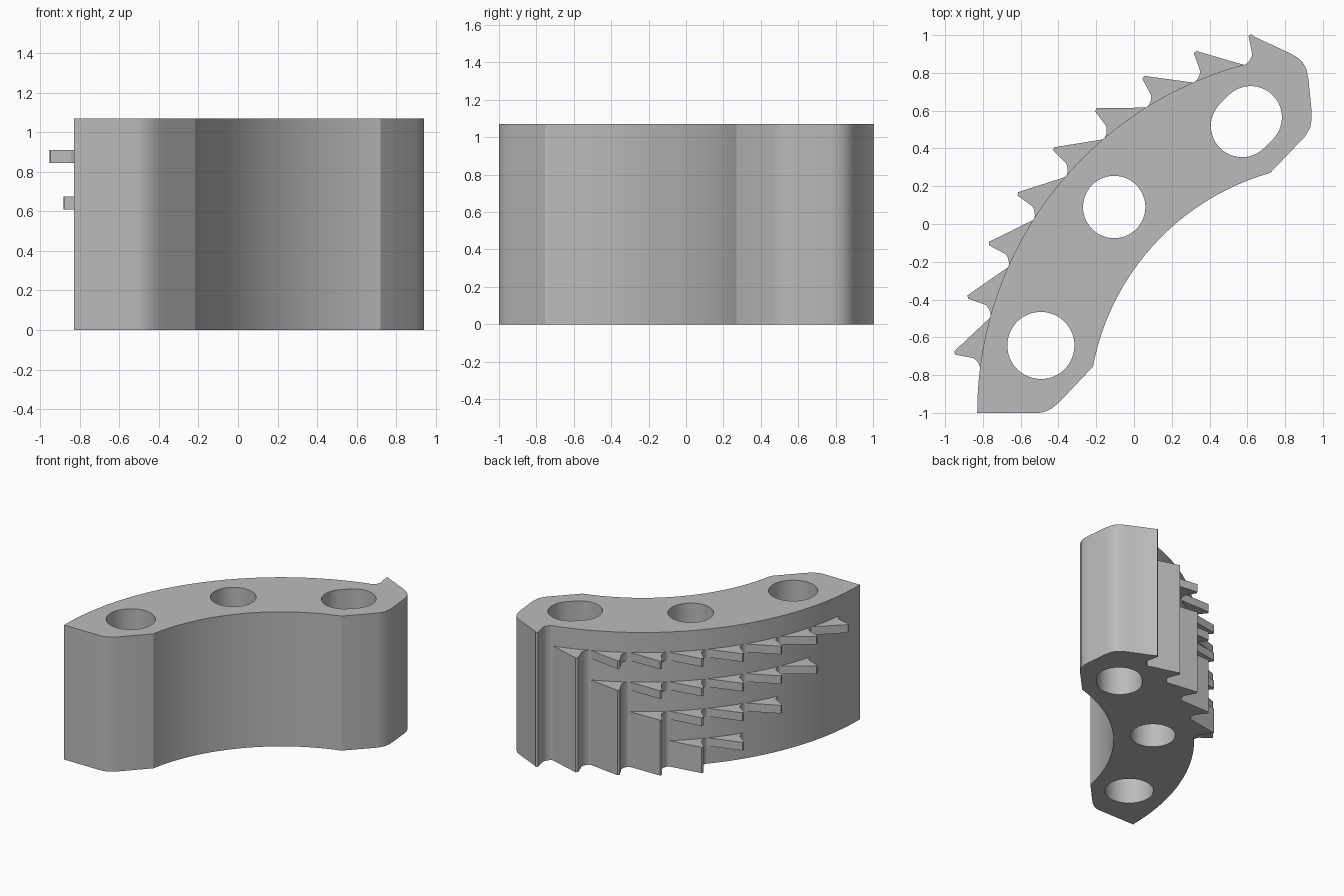
import bpy
from math import sin, cos, radians, pi, tau

if "Cube" in bpy.data.objects:
    bpy.data.objects.remove(bpy.data.objects["Cube"], do_unlink=True)

grey = bpy.data.materials.new("plain grey")
grey.use_nodes = True
grey.diffuse_color = (0.5, 0.5, 0.5, 1)
grey.node_tree.nodes["Principled BSDF"].inputs["Base Color"].default_value = (0.5, 0.5, 0.5, 1)

CX, CY = 1.08, -1.0            # shared centre of the inner and outer arcs
R_OUT, R_IN, HEIGHT = 1.91, 1.32, 1.07
FIRST, STEP = 105.2, 8.5       # angle of the first gullet, tooth pitch


def polar(r, deg):
    return (CX + r * cos(radians(deg)), CY + r * sin(radians(deg)))


def arc(r, a, b, n=40):
    return [polar(r, a + (b - a) * i / n) for i in range(n + 1)]


def slot(x, y, r, d=0.0, n=64):
    """Round hole, stretched by d along the diagonal."""
    pts = []
    for i in range(n):
        t = tau * (i + 0.5) / n + pi / 4
        s = d if cos(t - pi / 4) > 0 else -d
        pts.append((x + s + r * cos(t), y + s + r * sin(t)))
    return pts


def prism(name, loops, z0, z1):
    """Extrude closed outlines (later ones are holes) from z0 to z1."""
    cu = bpy.data.curves.new(name, "CURVE")
    cu.dimensions = "2D"
    cu.fill_mode = "BOTH"
    cu.extrude = (z1 - z0) / 2
    for pts in loops:
        sp = cu.splines.new("POLY")
        sp.points.add(len(pts) - 1)
        for p, (x, y) in zip(sp.points, pts):
            p.co = (x, y, 0, 1)
        sp.use_cyclic_u = True
    ob = bpy.data.objects.new(name, cu)
    bpy.context.collection.objects.link(ob)
    bpy.ops.object.select_all(action="DESELECT")
    ob.select_set(True)
    bpy.context.view_layer.objects.active = ob
    bpy.ops.object.convert(target="MESH")
    ob = bpy.context.object
    ob.name = name
    ob.location.z = (z0 + z1) / 2
    # weld caps to sides, then smooth only the curved walls
    bpy.ops.object.mode_set(mode="EDIT")
    bpy.ops.mesh.select_all(action="SELECT")
    bpy.ops.mesh.remove_doubles(threshold=0.0005)
    bpy.ops.mesh.normals_make_consistent(inside=False)
    bpy.ops.object.mode_set(mode="OBJECT")
    ob.data.materials.clear()
    ob.data.materials.append(grey)
    bpy.ops.object.shade_smooth_by_angle(angle=radians(28))
    return ob


# Hooked side of a tooth, from gullet to tip: radius, angle from its gullet
HOOK = [(1.908, 0), (1.909, -0.35), (1.914, -0.7), (1.921, -1.0), (1.931, -1.35),
        (1.942, -1.6), (1.955, -1.75), (2.05, -1.85), (2.058, -2.3)]


def hook(k):
    return [polar(r, FIRST + STEP * k + a) for r, a in HOOK]


# Curved block with three through holes and a full-height end tooth
outline = arc(R_OUT, 180, FIRST + 0.5) + hook(0)
outline += [(0.63, 0.995), (0.835, 0.9), (0.87, 0.878), (0.897, 0.85), (0.914, 0.815),
            (0.923, 0.77), (0.94, 0.6), (0.941, 0.56), (0.933, 0.51), (0.905, 0.463)]
outline += arc(R_IN, 105.8, 169.3)
outline += [(-0.375, -0.922), (-0.405, -0.952), (-0.437, -0.977), (-0.47, -0.993), (-0.5, -1)]
holes = [slot(0.595, 0.542, 0.165, 0.023), slot(-0.105, 0.09, 0.165), slot(-0.493, -0.643, 0.1775)]
prism("curved_block", [outline] + holes, 0, HEIGHT)

# Stepped teeth: each row starts with a tall tooth reaching the floor
for row in range(4):
    top = 0.91 - 0.235 * row
    for k in range(row + 1, 9 - row):
        base = 0 if k == row + 1 else top - 0.065
        a = FIRST + STEP * k
        shape = hook(k) + [polar(R_OUT, a - STEP), polar(1.87, a - STEP), polar(1.87, a)]
        prism(f"tooth_row{row + 1}_{k}", [shape], base, top)
